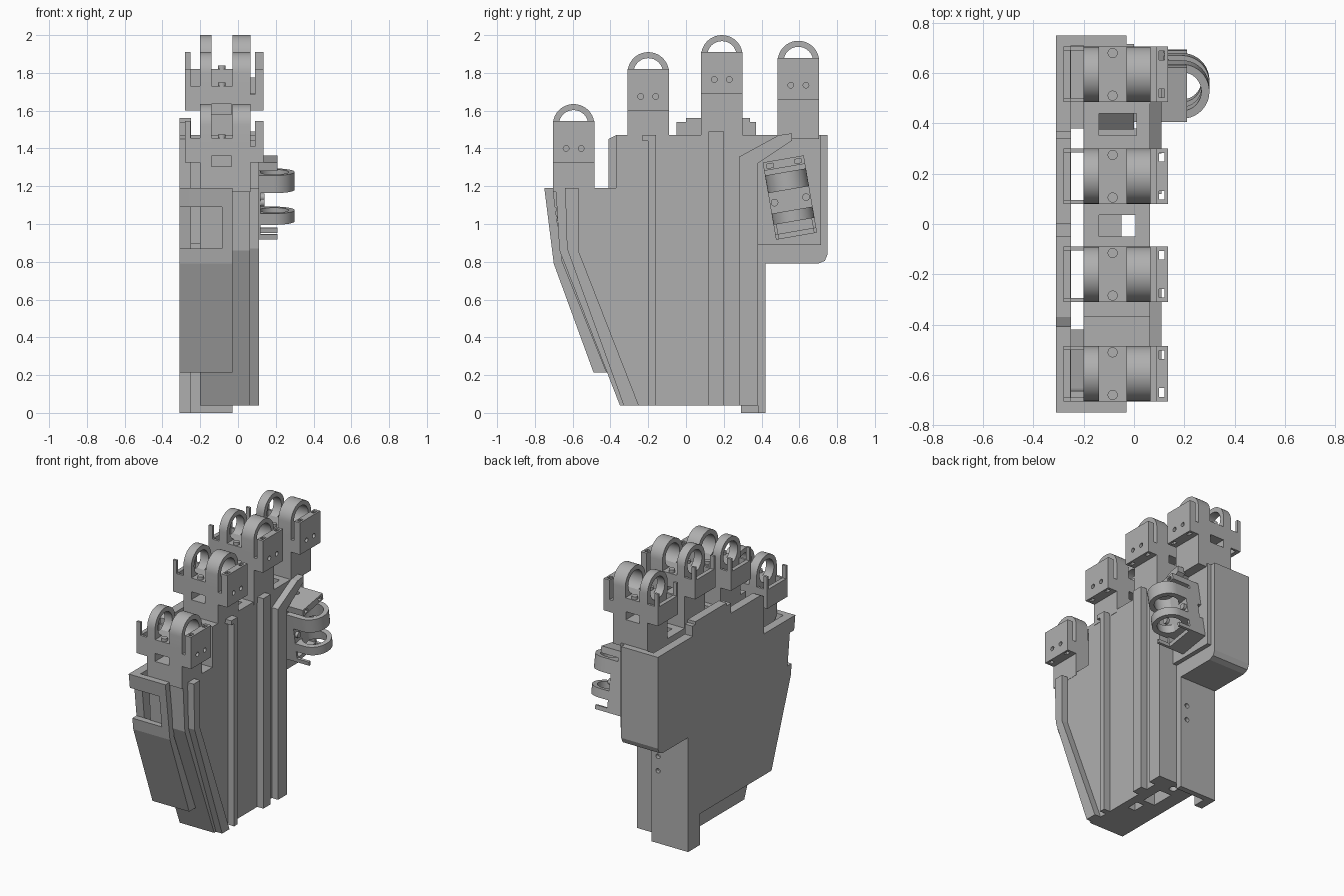
import bpy, bmesh, math
from mathutils import Matrix, Vector

cube = bpy.data.objects.get("Cube")
if cube:
    bpy.data.objects.remove(cube, do_unlink=True)

GREY = (0.43, 0.43, 0.43, 1)
mat = bpy.data.materials.new("plain grey")
mat.use_nodes = True
mat.diffuse_color = GREY
bsdf = next(n for n in mat.node_tree.nodes if n.type == 'BSDF_PRINCIPLED')
bsdf.inputs["Base Color"].default_value = GREY
bsdf.inputs["Roughness"].default_value = 0.6


def finish(name, bm):
    bmesh.ops.recalc_face_normals(bm, faces=bm.faces)
    mesh = bpy.data.meshes.new(name)
    bm.to_mesh(mesh)
    bm.free()
    mesh.materials.append(mat)
    obj = bpy.data.objects.new(name, mesh)
    bpy.context.collection.objects.link(obj)
    return obj


def box(name, x, y, z):
    """Box from (low, high) ranges."""
    bm = bmesh.new()
    bmesh.ops.create_cube(bm, size=1)
    for v in bm.verts:
        v.co = [r[0] if c < 0 else r[1] for r, c in zip((x, y, z), v.co)]
    return finish(name, bm)


def prism(name, outline, x0, x1):
    """Outline of (y, z) points extruded along x."""
    bm = bmesh.new()
    face = bm.faces.new([bm.verts.new((x0, y, z)) for y, z in outline])
    ext = bmesh.ops.extrude_face_region(bm, geom=[face])
    moved = [g for g in ext['geom'] if isinstance(g, bmesh.types.BMVert)]
    bmesh.ops.translate(bm, verts=moved, vec=(x1 - x0, 0, 0))
    return finish(name, bm)


def rod(name, centre, radius, length, axis='X', sides=32):
    bm = bmesh.new()
    bmesh.ops.create_cone(bm, cap_ends=True, segments=sides, radius1=radius,
                          radius2=radius, depth=length)
    turn = {'X': Matrix.Rotation(math.pi / 2, 4, 'Y'),
            'Y': Matrix.Rotation(math.pi / 2, 4, 'X'), 'Z': Matrix()}[axis]
    bm.transform(Matrix.Translation(centre) @ turn)
    return finish(name, bm)


def cut(obj, cutters):
    """Subtract cutters and bake the result."""
    for c in cutters:
        m = obj.modifiers.new("cut", 'BOOLEAN')
        m.operation = 'DIFFERENCE'
        m.solver = 'EXACT'
        m.object = c
    bpy.context.view_layer.update()
    dg = bpy.context.evaluated_depsgraph_get()
    baked = bpy.data.meshes.new_from_object(obj.evaluated_get(dg))
    obj.modifiers.clear()
    obj.data = baked
    for c in cutters:
        bpy.data.objects.remove(c, do_unlink=True)
    return obj


# Back cover plate, notched on the front edge and stepped along the top
prism("cover_plate", [
    (-.49, .215), (.29, .215), (.29, 0), (.42, 0), (.42, .79), (.70, .79),
    (.735, .805), (.75, .84), (.75, 1.47), (.37, 1.47), (.37, 1.54),
    (.34, 1.54), (.34, 1.56), (0, 1.56), (0, 1.54), (-.05, 1.54),
    (-.05, 1.47), (-.37, 1.47), (-.41, 1.45), (-.41, 1.19), (-.75, 1.19),
    (-.737, 1.09), (-.69, 1.09), (-.665, .87), (-.71, .87), (-.70, .79)],
    -.31, -.25)

# Front side wall with its window
wall = prism("front_side_wall", [
    (-.49, .215), (-.42, .215), (-.655, .80), (-.705, 1.19), (-.75, 1.19),
    (-.70, .79)], -.26, -.03)
cut(wall, [box("cutter", (-.4, -.085), (-.9, -.5), (.87, 1.09))])

# Rear wall: leg, floor and rounded box side
rear = prism("rear_side_wall", [
    (.38, 0), (.42, 0), (.42, .79), (.70, .79), (.735, .805), (.75, .84),
    (.75, 1.47), (.71, 1.47), (.71, .90), (.38, .90)], -.26, -.03)
cut(rear, [rod("cutter", (-.08, .42, z), .016, .05, 'Y') for z in (.5, .6)])

# Palm core with cable pockets
palm = prism("palm", [
    (-.35, .04), (.38, .04), (.38, 1.33), (.56, 1.47), (-.37, 1.47),
    (-.37, 1.19), (-.69, 1.19), (-.67, .86)], -.2, .063)
cut(palm, [
    box("cutter", (-.14, -.05), (-.05, .035), (1.25, 1.6)),
    box("cutter", (-.0499, .005), (-.0501, .0351), (-.1, 1.6)),
    box("cutter", (-.14, .01), (.351, .44), (1.28, 1.6)),
    box("cutter", (-.1, -.01), (.08, .24), (-.1, .2)),
    rod("cutter", (-.06, .31, .04), .025, .2, 'Z')])
prism("thumb_mount", [(.375, .89), (.715, .89), (.715, 1.47), (.54, 1.47),
                      (.375, 1.33)], -.2, 0)

# Raised ridges over the palm
for name, outline in {
    "outer_ridge": [(-.33, .04), (-.25, .04), (-.57, .86), (-.57, 1.19),
                    (-.64, 1.19), (-.63, .87)],
    "second_ridge": [(-.20, .04), (-.16, .04), (-.16, 1.47), (-.23, 1.47),
                     (-.23, 1.44), (-.20, 1.44)],
    "third_ridge": [(.12, .04), (.20, .04), (.20, 1.49), (.12, 1.49)],
    "thumb_ridge": [(.28, .04), (.38, .04), (.38, 1.32), (.56, 1.44),
                    (.56, 1.48), (.49, 1.47), (.28, 1.355)],
}.items():
    prism(name, outline, .055, .11)


def bracket(name, top_z):
    """Knuckle bracket centred on y = 0, lug tops at z = 0; returns parts."""
    parts = []
    arch = [(.11 * math.cos(a), -.11 + .11 * math.sin(a))
            for a in (math.pi * i / 20 for i in range(21))]
    for side, x0, x1 in (("back", -.2, -.14), ("palm", -.03, .065)):
        lug = prism(f"{name}_{side}_lug", arch + [(-.11, -.2), (.11, -.2)],
                    x0, x1)
        parts.append(cut(lug, [rod("cutter", (0, 0, -.11), .078, 1)]))
    # central block with a window
    core = box(f"{name}_block", (-.2, .065), (-.11, .11), (-.34, -.18))
    parts.append(cut(core, [box("cutter", (-.14, -.035), (-1, 1),
                                (-.33, -.275))]))
    # neck into the palm
    neck = box(f"{name}_neck", (-.2, .065), (-.11, .11), (top_z, -.34))
    parts.append(cut(neck, [rod("cutter", (0, 0, -.38), .02, 1)]))
    # palm-side plate with bores and end slots
    plate = box(f"{name}_palm_plate", (.09, .135), (-.11, .11), (-.31, -.09))
    bores = [rod("cutter", (.13, y, -.235), .015, .06) for y in (-.04, .04)]
    bores += [box("cutter", (.1, .122), (y - .017, y + .017), (-1, 1))
              for y in (-.075, .075)]
    parts.append(cut(plate, bores))
    parts.append(box(f"{name}_palm_web", (.06, .095), (-.11, .11),
                     (-.31, -.225)))
    # back-side loop
    parts.append(box(f"{name}_back_plate", (-.28, -.252), (-.11, .11),
                     (-.31, -.18)))
    for y in (-.102, .102):
        parts.append(box(f"{name}_back_arm", (-.254, -.195),
                         (y - .008, y + .008), (-.31, -.18)))
        parts.append(box(f"{name}_back_tab", (-.28, -.252),
                         (y - .008, y + .008), (-.18, -.09)))
        parts.append(rod(f"{name}_pin", (-.085, y * .83, -.175), .02, .03,
                         'Z', 20))
    return parts


def place(parts, matrix):
    for p in parts:
        p.data.transform(matrix)


# Four finger knuckles
for name, y, top, base in (("little_knuckle", -.595, 1.635, 1.17),
                           ("ring_knuckle", -.2, 1.91, 1.45),
                           ("middle_knuckle", .19, 2.0, 1.45),
                           ("index_knuckle", .595, 1.97, 1.45)):
    place(bracket(name, base - top), Matrix.Translation((0, y, top)))

# Thumb knuckle, same bracket turned outward
along = Vector((0, -.17, .985)).normalized()
out = Vector((1, 0, 0))
turn = Matrix((along, out.cross(along), out)).transposed().to_4x4()
place(bracket("thumb_knuckle", -.42),
      Matrix.Translation((.30, .55, 1.14)) @ turn
      @ Matrix.Translation((.0725, 0, 0)))

# Smooth the round parts while keeping edges sharp
bpy.ops.object.select_all(action='DESELECT')
for o in bpy.context.scene.objects:
    if o.type == 'MESH' and ("lug" in o.name or "pin" in o.name):
        o.select_set(True)
        bpy.context.view_layer.objects.active = o
bpy.ops.object.shade_smooth_by_angle(angle=math.radians(30))
